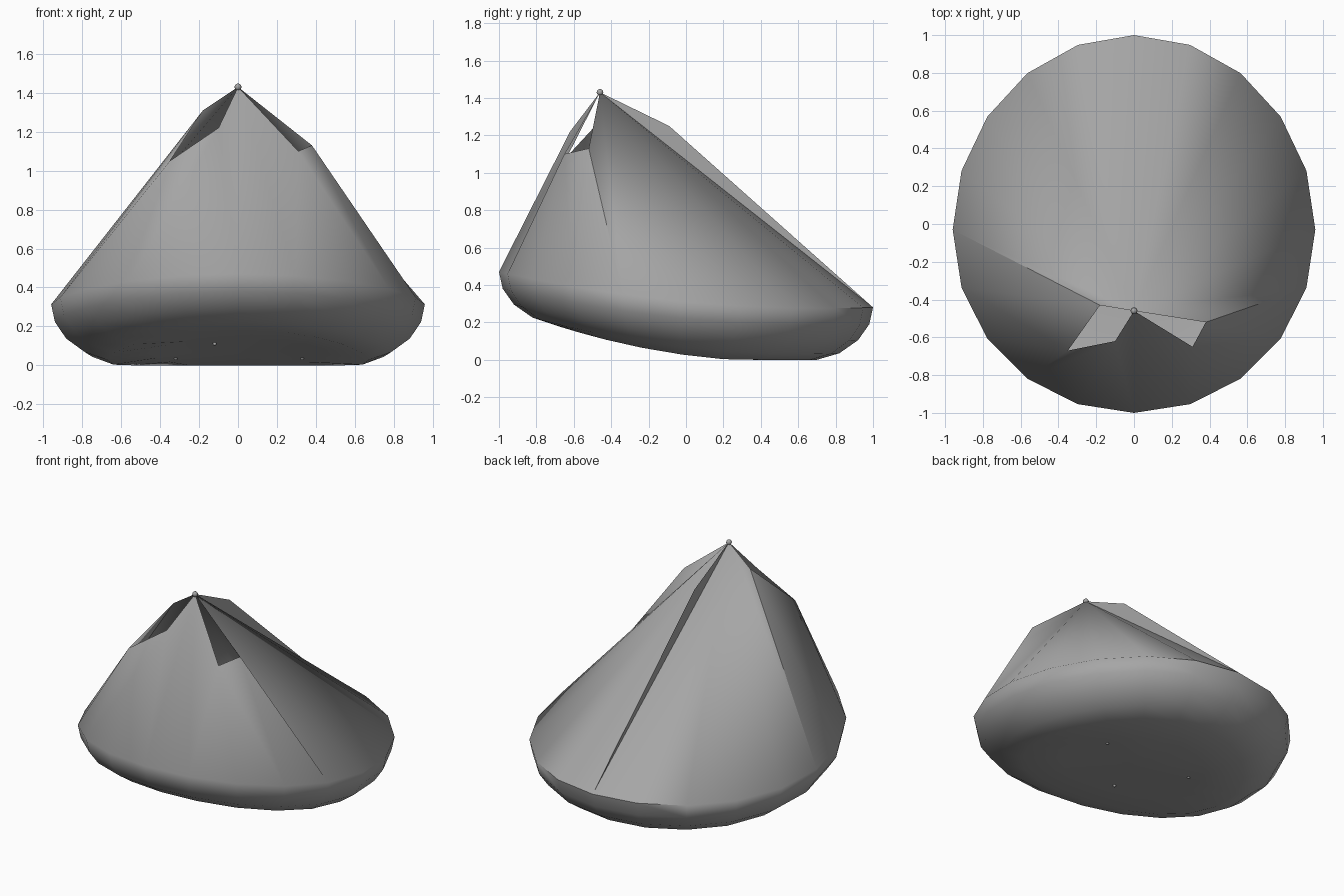
import bpy, bmesh, math
from mathutils import Vector

if "Cube" in bpy.data.objects:
    bpy.data.objects.remove(bpy.data.objects["Cube"])

grey = bpy.data.materials.new("mid_grey")
grey.diffuse_color = (0.38, 0.38, 0.38, 1)
grey.use_nodes = True
grey.node_tree.nodes["Principled BSDF"].inputs["Base Color"].default_value = grey.diffuse_color
SIDES = 20


def finish(bm, name, smooth_angle):
    me = bpy.data.meshes.new(name)
    bm.to_mesh(me)
    bm.free()
    ob = bpy.data.objects.new(name, me)
    bpy.context.collection.objects.link(ob)
    me.materials.append(grey)
    bpy.ops.object.select_all(action='DESELECT')
    ob.select_set(True)
    bpy.context.view_layer.objects.active = ob
    bpy.ops.object.shade_smooth_by_angle(angle=math.radians(smooth_angle))
    return ob


def rim_point(k):
    a = 2 * math.pi * k / SIDES
    x, y = 0.96 * math.cos(a), math.sin(a) - 0.03 * math.cos(a) ** 2
    return Vector((x, y, 0.31 - 0.095 * y + 0.065 * y * y))


bm = bmesh.new()
rim = [bm.verts.new(rim_point(k)) for k in range(SIDES)]

# Rounded belly: rings shrink and drop below the tilted rim
upper = rim
for scale, drop in ((0.98, 0.09), (0.92, 0.175), (0.82, 0.245), (0.7, 0.285), (0.45, None)):
    ring = []
    for k in range(SIDES):
        p = rim_point(k)
        x, y = p.x * scale, p.y * scale
        z = 0.06 - 0.17 * y if drop is None else p.z - drop
        ring.append(bm.verts.new((x, y, max(0.0, z))))
    for k in range(SIDES):
        n = (k + 1) % SIDES
        bm.faces.new((upper[k], ring[k], ring[n], upper[n]))
    upper = ring
centre = bm.verts.new((0, 0, 0.058))
for k in range(SIDES):
    bm.faces.new((upper[k], centre, upper[(k + 1) % SIDES]))

# Leaning cone: panels fan out from the peak, leaving one opening on each side
peak = bm.verts.new((0, -0.46, 1.43))
left_back = bm.verts.new((-0.18, -0.43, 1.31))
left_low = bm.verts.new((-0.35, -0.67, 1.05))
left_front = bm.verts.new((-0.10, -0.62, 1.22))
right_front = bm.verts.new((0.31, -0.65, 1.10))
right_back = bm.verts.new((0.38, -0.52, 1.13))


def fan(tip, first, last):
    for k in range(first, last):
        bm.faces.new((tip, rim[k % SIDES], rim[(k + 1) % SIDES]))


fan(peak, 0, 10)
fan(left_back, 10, 11)
fan(left_low, 11, 13)
fan(left_front, 13, 15)
fan(peak, 15, 16)
fan(right_front, 16, 18)
fan(right_back, 18, 19)
fan(peak, 19, 20)
for a, k, b in ((peak, 10, left_back), (left_back, 11, left_low), (left_low, 13, left_front),
                (left_front, 15, peak), (peak, 16, right_front),
                (right_front, 18, right_back), (right_back, 19, peak)):
    bm.faces.new((a, rim[k], b))
bmesh.ops.recalc_face_normals(bm, faces=bm.faces)
finish(bm, "canopy_shell", 60)

# Thin upright fold along the back slope
bm = bmesh.new()
bm.faces.new([bm.verts.new(p) for p in ((0, -0.46, 1.43), (0, 1.0, 0.28), (0, -0.09, 1.25))])
finish(bm, "back_fold", 30)


# Knob at the peak and small studs under the belly
def ball(name, pos, radius):
    bm = bmesh.new()
    bmesh.ops.create_uvsphere(bm, u_segments=8, v_segments=6, radius=radius)
    bmesh.ops.translate(bm, verts=bm.verts, vec=pos)
    finish(bm, name, 50)


ball("peak_knob", (0, -0.46, 1.43), 0.018)
for i, pos in enumerate(((-0.12, -0.33, 0.11), (-0.32, 0.14, 0.036), (0.33, 0.14, 0.036))):
    ball("belly_stud_%d" % (i + 1), pos, 0.01)
